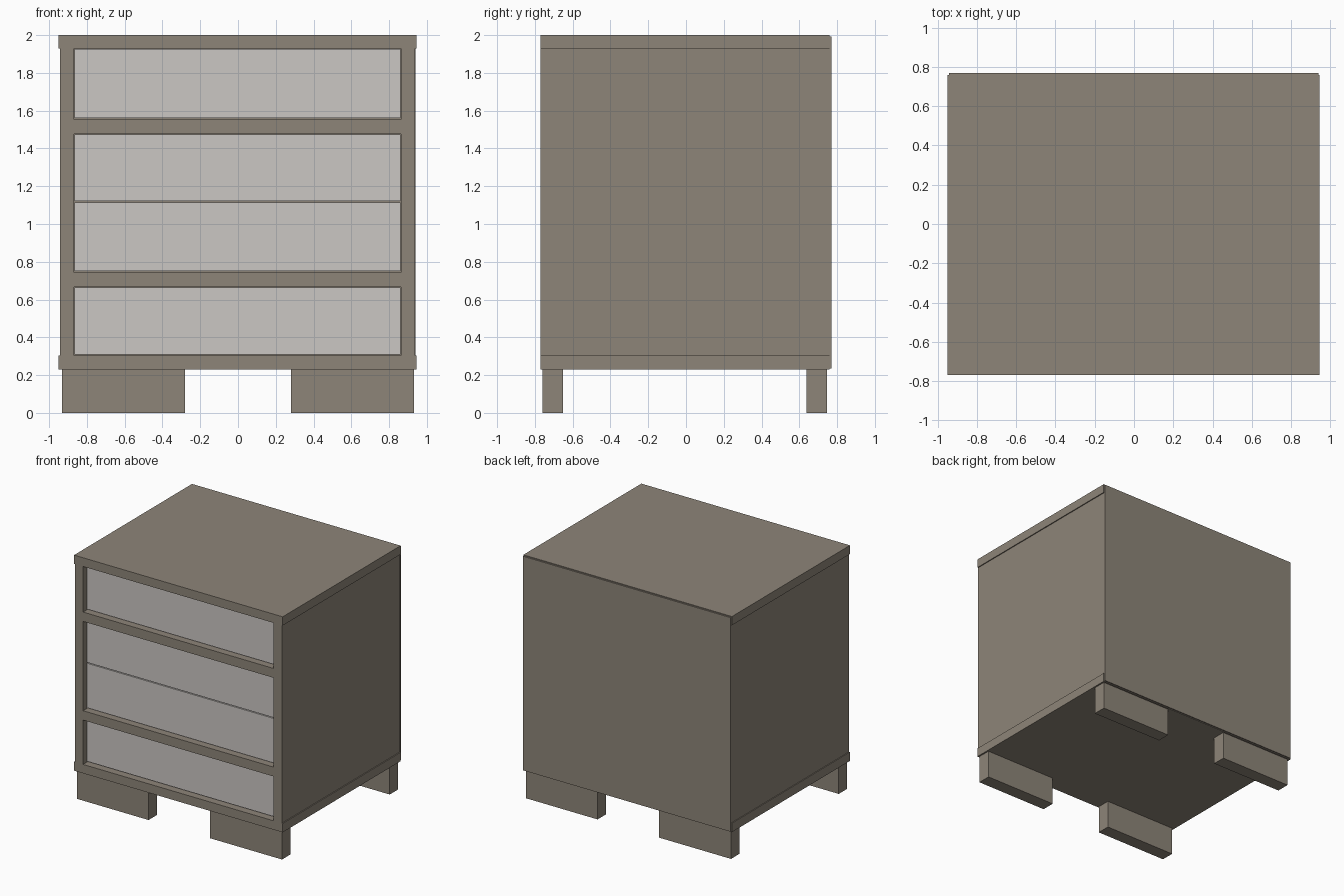
import bpy

cube = bpy.data.objects.get("Cube")
if cube:
    bpy.data.objects.remove(cube, do_unlink=True)


def material(name, colour):
    m = bpy.data.materials.new(name)
    m.use_nodes = True
    m.diffuse_color = (*colour, 1)
    bsdf = next(n for n in m.node_tree.nodes if n.type == 'BSDF_PRINCIPLED')
    bsdf.inputs["Base Color"].default_value = (*colour, 1)
    bsdf.inputs["Roughness"].default_value = 0.7
    return m


wood = material("taupe wood", (0.27, 0.235, 0.19))
pale = material("pale grey drawer", (0.60, 0.57, 0.55))


def box(name, x, y, z, mat):
    """Box spanning the (low, high) range on each axis."""
    bpy.ops.mesh.primitive_cube_add(size=1)
    ob = bpy.context.object
    ob.name = ob.data.name = name
    spans = (x, y, z)
    ob.location = [(a + b) / 2 for a, b in spans]
    ob.scale = [b - a for a, b in spans]
    bpy.ops.object.transform_apply(location=True, rotation=False, scale=True)
    ob.data.materials.append(mat)
    return ob


DEPTH = (-0.77, 0.76)
INNER = (-0.868, 0.862)

# Carcass: top, base, sides and thin back panel
box("top_panel", (-0.95, 0.945), DEPTH, (1.928, 2.0), wood)
box("base_panel", (-0.95, 0.945), DEPTH, (0.23, 0.303), wood)
box("left_side", (0.862, 0.937), DEPTH, (0.303, 1.928), wood)
box("right_side", (-0.943, -0.868), DEPTH, (0.303, 1.928), wood)
box("back_panel", (-0.943, 0.94), (0.76, 0.77), (0.235, 1.993), wood)

# Shelves between the drawer bays
for name, z in (("upper_shelf", 1.477), ("lower_shelf", 0.667)):
    box(name, INNER, DEPTH, (z, z + 0.077), wood)

# Recessed drawer fronts, the middle two split by a fine gap
drawers = {
    "top_drawer": (1.56, 1.926),
    "upper_middle_drawer": (1.122, 1.475),
    "lower_middle_drawer": (0.75, 1.115),
    "bottom_drawer": (0.31, 0.665),
}
for name, z in drawers.items():
    box(name, (INNER[0] + 0.002, INNER[1] - 0.002), (-0.72, -0.64), z, pale)

# Four wide block feet
for side, x in (("left", (0.28, 0.932)), ("right", (-0.932, -0.28))):
    for end, y in (("front", (-0.76, -0.65)), ("back", (0.637, 0.747))):
        box(f"{end}_{side}_foot", x, y, (0, 0.23), wood)
